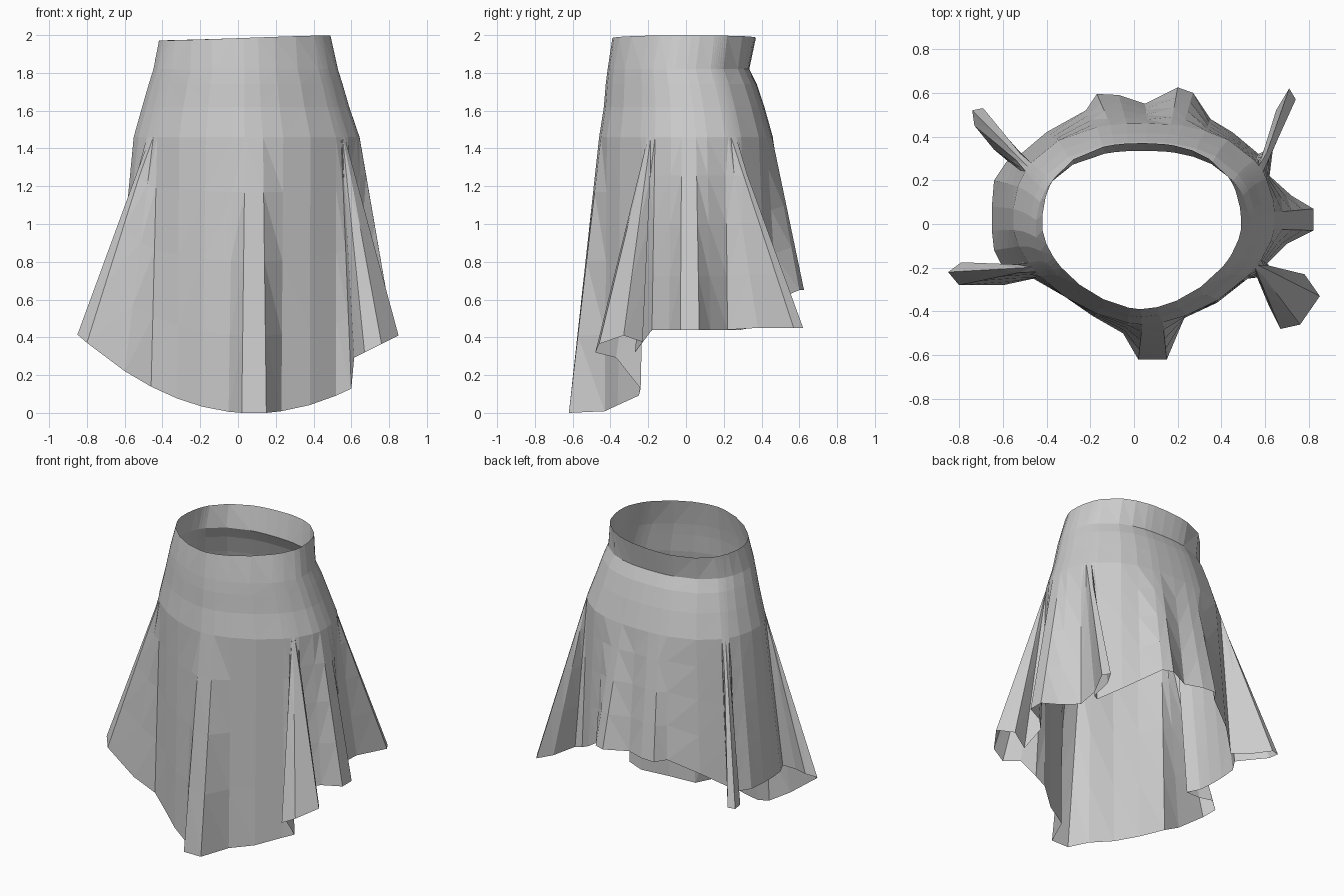
import bpy, bmesh, math
from mathutils import Vector

if "Cube" in bpy.data.objects:
    bpy.data.objects.remove(bpy.data.objects["Cube"])

# Hem outline seen from above, counterclockwise from the left side.
# Each part: points, and for narrow pleats the hip angles they gather into.
left = [(-.65, -.03), (-.64, -.12), (-.60, -.2)]
left_front_fold = [(-.70, -.20), (-.79, -.175), (-.85, -.22), (-.80, -.28)]
front_panel = [(-.60, -.28), (-.46, -.25), (-.32, -.33), (-.19, -.42), (-.05, -.50),
               (.02, -.62), (.15, -.62), (.23, -.43), (.38, -.36), (.52, -.25), (.60, -.24)]
right_front_fold = [(.615, -.37), (.67, -.48), (.76, -.46), (.85, -.33), (.78, -.23), (.67, -.27), (.61, -.18)]
right_fold = [(.70, -.09), (.82, -.03), (.82, .07), (.72, .13), (.62, .22)]
right_back_fold = [(.64, .38), (.74, .57), (.71, .62), (.65, .52), (.61, .34), (.57, .32)]
back = [(.45, .42), (.35, .48), (.27, .60), (.20, .625), (.05, .55), (-.07, .59),
        (-.17, .595), (-.22, .52), (-.40, .42), (-.53, .31)]
left_back_fold = [(-.61, .42), (-.69, .53), (-.74, .52), (-.73, .45), (-.64, .34), (-.58, .29)]
left_end = [(-.64, .20), (-.65, .08)]
parts = [(left, None), (left_front_fold, (-161.5, -157.5)), (front_panel, None),
         (right_front_fold, (-22.5, -17)), (right_fold, None), (right_back_fold, (22, 30)),
         (back, None), (left_back_fold, (151.5, 157)), (left_end, None)]

outline, angles = [], []
for points, pleat in parts:
    for i, (x, y) in enumerate(points):
        outline.append((x, y))
        if pleat:
            angles.append(math.radians(pleat[0] + (pleat[1] - pleat[0]) * i / (len(points) - 1)))
        else:
            angles.append(math.atan2(y, x - .03))
angles.sort()


def hem_z(x, y):
    """Hem height: long curved front, short sides, shortest at the back."""
    if y < -.21:
        return .29 + .5 * (x - .61) if x > .605 else .48 * max(0, abs(x - .08) - .05) ** 2 + .05 * max(0, abs(x - .08) - .07)
    if y > .3:
        return .45 + .2 * min(1, max(0, (.56 - abs(x)) / .28))
    return .44


# Waistband, pinched back waist and hips: z, centre x, centre y, radius x, radius y
body = [(1.985, .035, -.01, .455, .38), (1.82, .04, -.04, .49, .375),
        (1.74, .04, -.025, .515, .40), (1.62, .04, -.01, .55, .425), (1.46, .045, .0, .60, .46)]


def body_point(row, a):
    """Rounded outline that is pointed at the front and squarer at the back."""
    z, cx, cy, rx, ry = row
    c, s = math.cos(a), math.sin(a)
    e = 1.7 if s < 0 else 2.4
    r = (abs(c / rx) ** e + abs(s / ry) ** e) ** (-1 / e)
    tilt = .03 * c * rx if row is body[0] else 0
    return Vector((cx + r * c, cy + r * s, z + tilt))


bm = bmesh.new()
rings = [[bm.verts.new(body_point(row, a)) for a in angles] for row in body]

# Draped lower part: straight fall from hips to hem
for t in (.2, .45, .72, 1):
    ring = []
    for a, (x, y) in zip(angles, outline):
        ring.append(bm.verts.new(body_point(body[-1], a).lerp(Vector((x, y, hem_z(x, y))), t)))
    rings.append(ring)

n = len(outline)
for upper, lower in zip(rings, rings[1:]):
    for i in range(n):
        j = (i + 1) % n
        bm.faces.new((upper[i], lower[i], lower[j], upper[j]))
bmesh.ops.remove_doubles(bm, verts=bm.verts, dist=.012)
bmesh.ops.triangulate(bm, faces=bm.faces)

mesh = bpy.data.meshes.new("skirt")
bm.to_mesh(mesh)
bm.free()
bpy.context.collection.objects.link(bpy.data.objects.new("skirt", mesh))
